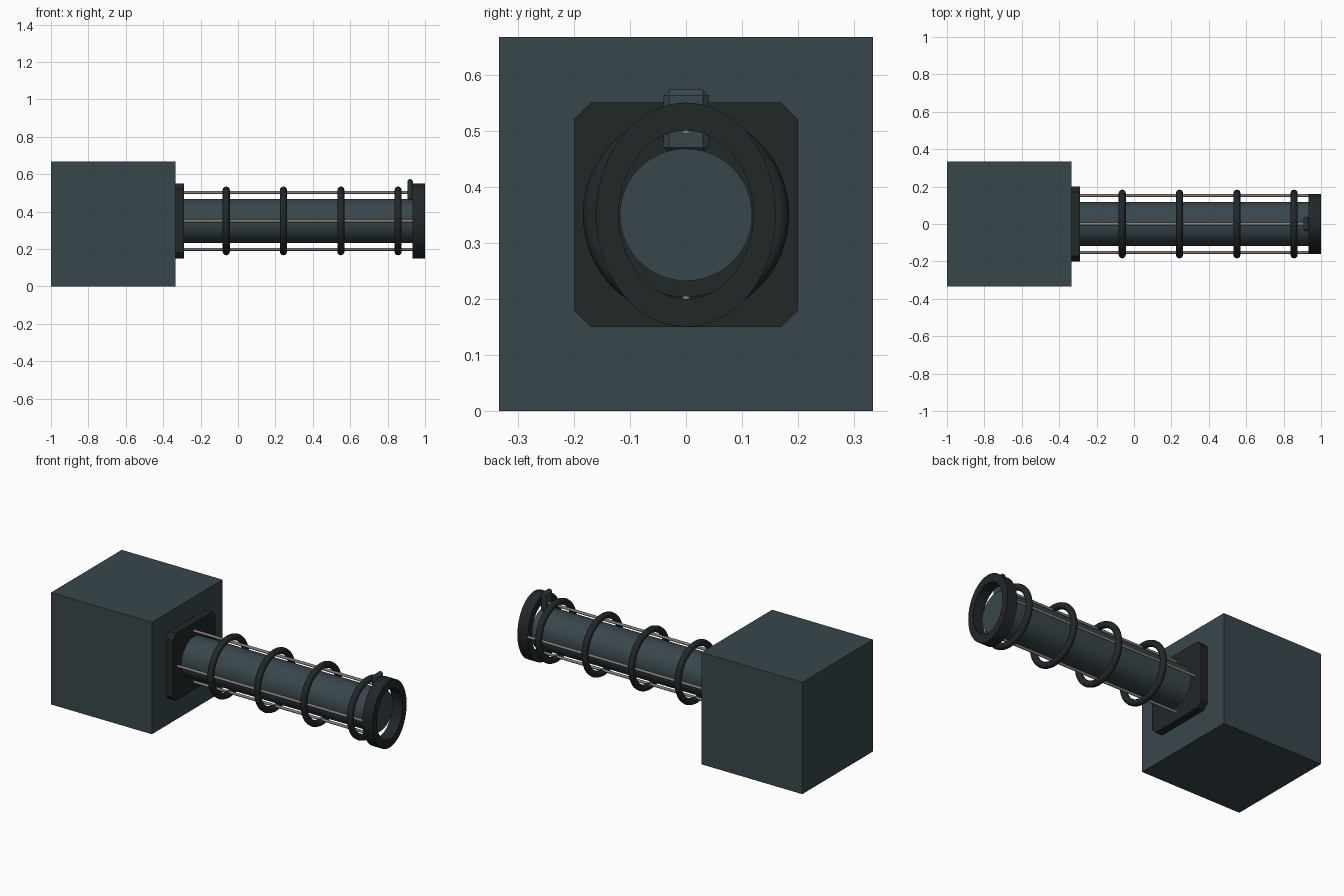
import bpy, bmesh, math
from mathutils import Matrix

if "Cube" in bpy.data.objects:
    bpy.data.objects.remove(bpy.data.objects["Cube"])

CZ = 0.35  # height of the barrel axis


def material(name, rgb):
    m = bpy.data.materials.new(name)
    m.diffuse_color = (*rgb, 1)
    m.use_nodes = True
    m.node_tree.nodes["Principled BSDF"].inputs["Base Color"].default_value = m.diffuse_color
    return m


STEEL = material("blue_grey", (0.040, 0.062, 0.072))
DARK = material("dark_grey", (0.015, 0.020, 0.022))
METAL = material("warm_metal", (0.22, 0.20, 0.18))


def finish(name, bm, mat, smooth=False):
    bmesh.ops.recalc_face_normals(bm, faces=bm.faces)
    me = bpy.data.meshes.new(name)
    bm.to_mesh(me)
    bm.free()
    me.materials.append(mat)
    ob = bpy.data.objects.new(name, me)
    bpy.context.collection.objects.link(ob)
    if smooth:
        bpy.ops.object.select_all(action='DESELECT')
        ob.select_set(True)
        bpy.context.view_layer.objects.active = ob
        bpy.ops.object.shade_smooth_by_angle(angle=math.radians(35))
    return ob


def box(name, x, y, z, mat, bevel=0, only_x=False):
    """Box from (min, max) ranges; optionally chamfer all or only x-parallel edges."""
    bm = bmesh.new()
    size = [b - a for a, b in (x, y, z)]
    mid = [(a + b) / 2 for a, b in (x, y, z)]
    bmesh.ops.create_cube(bm, size=1,
                          matrix=Matrix.Translation(mid) @ Matrix.Diagonal((*size, 1)))
    if bevel:
        edges = [e for e in bm.edges if not only_x
                 or abs(e.verts[0].co.x - e.verts[1].co.x) > 1e-4]
        bmesh.ops.bevel(bm, geom=edges, offset=bevel, segments=1, affect='EDGES')
    return finish(name, bm, mat)


def rod(name, x0, x1, y, z, r, mat, segs):
    bm = bmesh.new()
    bmesh.ops.create_cone(bm, cap_ends=True, segments=segs, radius1=r, radius2=r, depth=x1 - x0,
                          matrix=Matrix.Translation(((x0 + x1) / 2, y, z))
                          @ Matrix.Rotation(math.pi / 2, 4, 'Y'))
    return finish(name, bm, mat, True)


def ring(name, profile, mat, segs=64, y_scale=1):
    """Revolve a closed (x, radius) profile around the barrel axis."""
    bm = bmesh.new()
    loops = []
    for i in range(segs):
        a = 2 * math.pi * i / segs
        loops.append([bm.verts.new((x, r * math.cos(a) * y_scale, CZ + r * math.sin(a)))
                      for x, r in profile])
    n = len(profile)
    for i in range(segs):
        p, q = loops[i], loops[(i + 1) % segs]
        for j in range(n):
            k = (j + 1) % n
            bm.faces.new((p[j], p[k], q[k], q[j]))
    return finish(name, bm, mat, True)


# Head block and chamfered mounting plate
box("head_block", (-1, -0.335), (-0.333, 0.333), (0, 0.667), STEEL)
box("mounting_plate", (-0.34, -0.29), (-0.2, 0.2), (0.15, 0.55), DARK, 0.03, True)

# Barrel
rod("barrel", -0.30, 0.94, 0, CZ, 0.118, STEEL, 48)

# Round hoops around the barrel
for i, x in enumerate((-0.063, 0.243, 0.55, 0.856)):
    prof = [(x + 0.019 * math.cos(t * math.pi / 6), 0.165 + 0.019 * math.sin(t * math.pi / 6))
            for t in range(12)]
    ring(f"hoop_{i + 1}", prof, DARK)

# Four long rods carrying the hoops
for i in range(4):
    a = i * math.pi / 2
    rod(f"long_rod_{i + 1}", -0.30, 0.94, 0.152 * math.cos(a), CZ + 0.152 * math.sin(a),
        0.008, METAL, 12)

# Oval end collar and the small tab on top of it
ring("end_collar", [(0.933, 0.2), (1.0, 0.2), (1.0, 0.15), (0.933, 0.15)], DARK, y_scale=0.8)
box("top_tab", (0.905, 0.935), (-0.04, 0.04), (0.46, 0.573), STEEL, 0.01)
